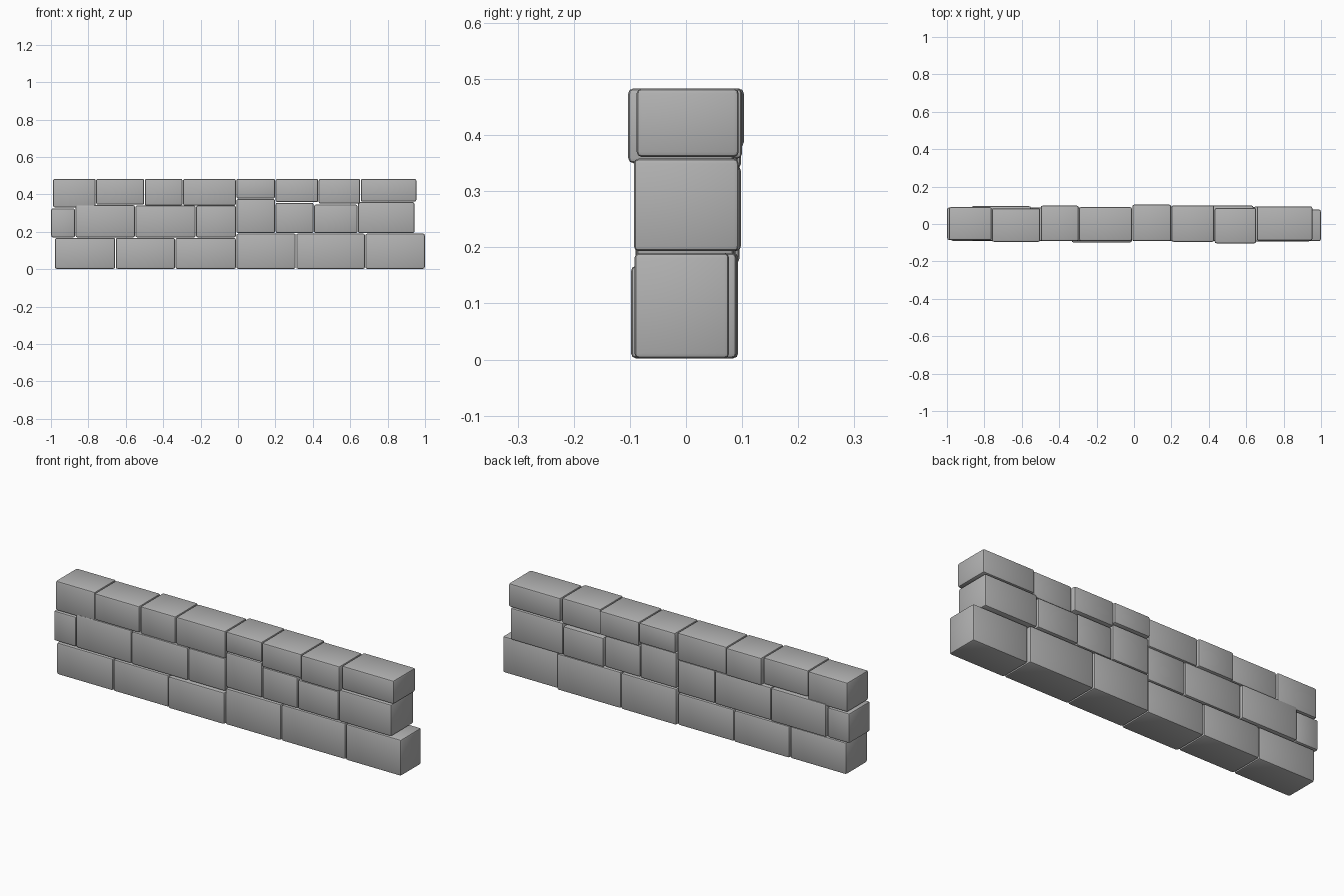
import bpy

cube = bpy.data.objects.get("Cube")
if cube:
    bpy.data.objects.remove(cube, do_unlink=True)

stone = bpy.data.materials.new("grey_stone")
stone.use_nodes = True
colour = (0.45, 0.45, 0.45, 1)
stone.diffuse_color = colour
stone.node_tree.nodes["Principled BSDF"].inputs["Base Color"].default_value = colour

GAP = 0.003
TOP = 0.483


def block(name, x0, x1, y0, y1, z0, z1):
    """One rounded stone block filling the given bounds."""
    lo, hi = (x0, y0, z0), (x1, y1, z1)
    bpy.ops.mesh.primitive_cube_add(size=1, location=[(a + b) / 2 for a, b in zip(lo, hi)])
    ob = bpy.context.object
    ob.name = name
    ob.scale = [b - a for a, b in zip(lo, hi)]
    bpy.ops.object.transform_apply(location=False, rotation=False, scale=True)
    ob.data.materials.append(stone)
    bevel = ob.modifiers.new("rounded_edges", "BEVEL")
    bevel.width = 0.009
    bevel.segments = 2
    bpy.ops.object.modifier_apply(modifier=bevel.name)
    bpy.ops.object.shade_smooth_by_angle()


def course(name, xs, fronts, backs, bottoms, tops):
    """A row of blocks between successive joints."""
    for i, (x0, x1) in enumerate(zip(xs, xs[1:])):
        block(f"{name}_block_{i + 1}", x0 + GAP / 2, x1 - GAP / 2,
              fronts[i], backs[i], bottoms[i], tops[i] - GAP)


# Heights of the two stepped bed joints
low = [0.17] * 4 + [0.193] * 4
high = [0.33, 0.345, 0.34, 0.34, 0.378, 0.358, 0.35, 0.361]

# Foundation course
course("bottom", [-0.98, -0.655, -0.335, -0.01, 0.31, 0.68, 1.0],
       [-0.09, -0.09, -0.098, -0.092, -0.09, -0.092],
       [0.085, 0.088, 0.085, 0.093, 0.09, 0.077],
       [0.002] * 6, low[1:7])

# Middle course
course("middle", [-1.0, -0.87, -0.55, -0.225, -0.01, 0.2, 0.405, 0.64, 0.945],
       [-0.085, -0.088, -0.09, -0.088, -0.088, -0.09, -0.092, -0.093],
       [0.088, 0.095, 0.088, 0.085, 0.092, 0.088, 0.098, 0.094],
       low, [0.328, 0.345, 0.343, 0.343, 0.378, 0.358, 0.348, 0.361])

# Capping course
course("top", [-0.99, -0.76, -0.5, -0.295, -0.01, 0.2, 0.43, 0.655, 0.955],
       [-0.085, -0.095, -0.09, -0.09, -0.09, -0.095, -0.103, -0.088],
       [0.09, 0.084, 0.098, 0.09, 0.103, 0.1, 0.085, 0.094],
       high, [TOP + GAP] * 8)
